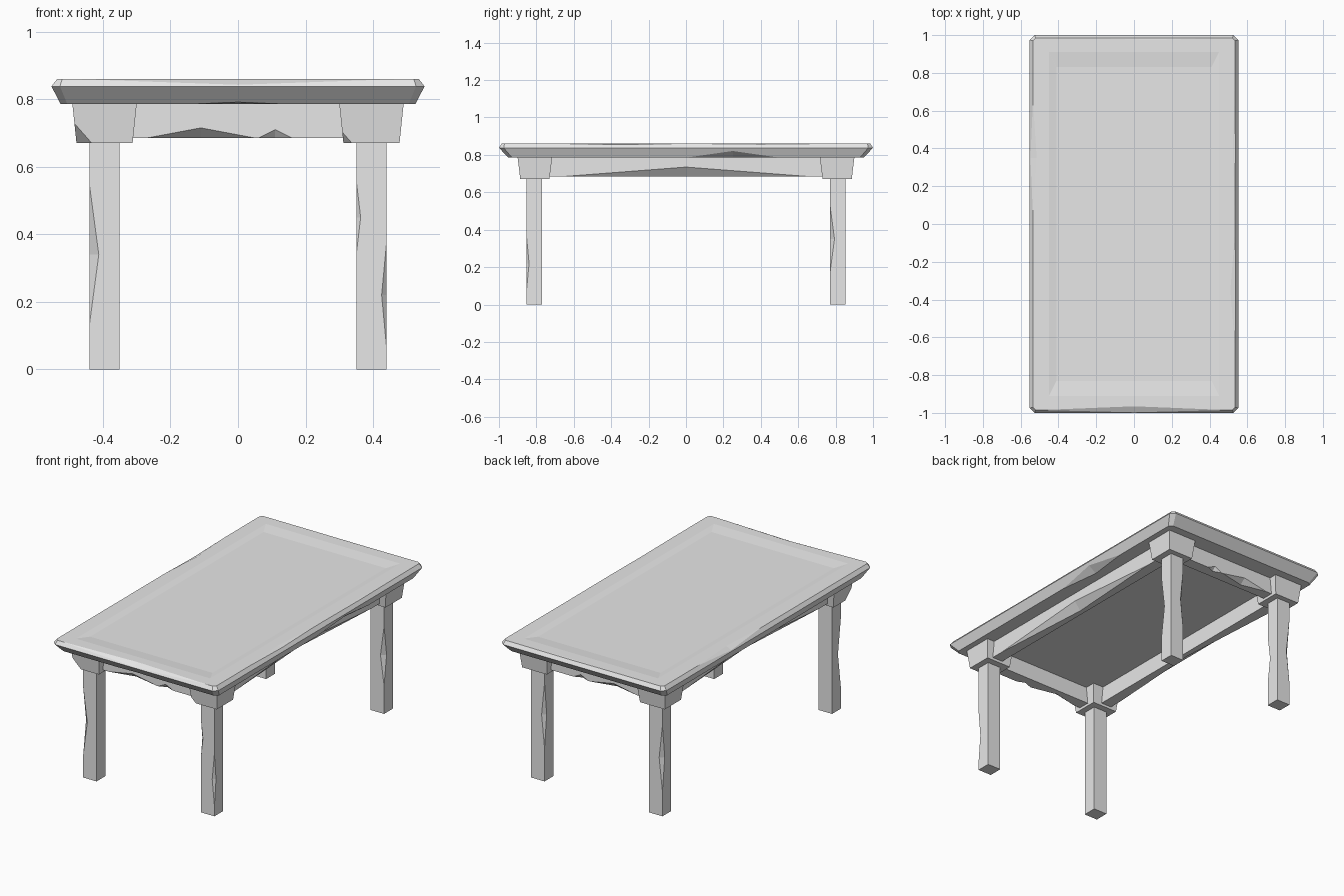
import bpy, bmesh
from mathutils import Vector
from mathutils.geometry import intersect_point_line

cube = bpy.data.objects.get("Cube")
if cube:
    bpy.data.objects.remove(cube, do_unlink=True)

GREY = (0.8, 0.8, 0.8, 1)
mat = bpy.data.materials.new("plain_grey")
mat.use_nodes = True
mat.diffuse_color = GREY
mat.node_tree.nodes["Principled BSDF"].inputs["Base Color"].default_value = GREY


def finish(name, bm):
    bmesh.ops.recalc_face_normals(bm, faces=bm.faces)
    mesh = bpy.data.meshes.new(name)
    bm.to_mesh(mesh)
    bm.free()
    mesh.materials.append(mat)
    obj = bpy.data.objects.new(name, mesh)
    bpy.context.collection.objects.link(obj)


def ring(bm, cx, cy, hx, hy, z, c=0):
    """Rectangle of vertices, with corners cut by c."""
    pts = []
    for sx, sy in ((1, 1), (-1, 1), (-1, -1), (1, -1)):
        pair = [(cx + sx * hx, cy + sy * (hy - c)), (cx + sx * (hx - c), cy + sy * hy)]
        if not c:
            pair = pair[:1]
        pts += pair if sx == sy else pair[::-1]
    return [bm.verts.new((x, y, z)) for x, y in pts]


def loft(rings):
    """Solid through a stack of rings (cx, cy, hx, hy, z, cut)."""
    bm = bmesh.new()
    loops = [ring(bm, *r) for r in rings]
    for a, b in zip(loops, loops[1:]):
        n = len(a)
        for i in range(n):
            j = (i + 1) % n
            bm.faces.new((a[i], a[j], b[j], b[i]))
    bm.faces.new(loops[0][::-1])
    bm.faces.new(loops[-1])
    return bm


def chip(bm, at, half, depth):
    """Carve a diamond facet into the edge nearest to a point."""
    at, depth = Vector(at), Vector(depth)

    def gap(e):
        q, t = intersect_point_line(at, e.verts[0].co, e.verts[1].co)
        if not 0 < t < 1:
            return 9
        return (q - at).length
    edge = min(bm.edges, key=gap)
    v0, v1 = edge.verts
    mid, t = intersect_point_line(at, v0.co, v1.co)
    u = (v1.co - v0.co).normalized()
    room = 0.95 * min((mid - v0.co).length, (v1.co - mid).length)
    half = min(half, room)
    p1, p2 = bm.verts.new(mid - u * half), bm.verts.new(mid + u * half)
    tips = []
    for face in list(edge.link_faces):
        w = face.calc_center_median() - mid
        w = (w - u * w.dot(u)).normalized()
        tip = bm.verts.new(mid + w * abs(w.dot(depth)))
        tips.append(tip)
        vs = list(face.verts)
        i = vs.index(v0)
        if vs[(i + 1) % len(vs)] is v1:
            vs[i + 1:i + 1] = [p1, tip, p2]
        else:
            vs[i:i] = [p2, tip, p1]
        bm.faces.new(vs)
    bm.faces.new((p1, tips[0], tips[1]))
    bm.faces.new((p2, tips[1], tips[0]))
    bmesh.ops.delete(bm, geom=[edge], context='EDGES')


def cut_corner(bm, point, normal):
    """Slice a corner off with a plane and close it."""
    geom = bm.verts[:] + bm.edges[:] + bm.faces[:]
    res = bmesh.ops.bisect_plane(bm, geom=geom, plane_co=point, plane_no=normal, clear_outer=True)
    edges = [g for g in res["geom_cut"] if isinstance(g, bmesh.types.BMEdge)]
    if edges:
        bmesh.ops.edgenet_fill(bm, edges=edges)


# Tabletop: slanted underside, narrow upper bevel, shallow sunken panel
top = loft([(0, 0, 0.525, 0.95, 0.785, 0.02), (0, 0, 0.552, 1.0, 0.838, 0.025),
            (0, 0, 0.535, 0.985, 0.86, 0.015), (0, 0, 0.45, 0.91, 0.86, 0.001),
            (0, 0, 0.41, 0.83, 0.852, 0.001)])
chip(top, (0, -0.985, 0.86), 0.5, (0, 0.02, 0.012))
chip(top, (0.1, 0.985, 0.86), 0.35, (0, 0.012, 0.01))
chip(top, (0.535, -0.35, 0.86), 0.3, (0.025, 0, 0.012))
chip(top, (0.535, 0.4, 0.86), 0.35, (0.012, 0, 0.012))
chip(top, (-0.535, 0.35, 0.86), 0.3, (0.02, 0, 0.012))
chip(top, (0.525, 0.25, 0.785), 0.25, (0.03, 0, 0.03))
chip(top, (0, -0.95, 0.785), 0.15, (0, 0.03, 0.04))
finish("tabletop", top)

# Legs with worn facets: (edge side x, edge side y, height, half length, depth)
LX, LY, WX, WY = 0.395, 0.812, 0.045, 0.042
WEAR = {
    ("front", "right"): [(-1, -1, 0.34, 0.21, 0.028)],
    ("front", "left"): [(-1, -1, 0.45, 0.11, 0.013), (1, -1, 0.22, 0.16, 0.015)],
    ("back", "left"): [(1, -1, 0.35, 0.18, 0.024), (-1, 1, 0.4, 0.2, 0.02)],
    ("back", "right"): [(-1, 1, 0.35, 0.2, 0.022), (1, -1, 0.3, 0.15, 0.02)],
}
for (fb, lr), wear in WEAR.items():
    sx, sy = (1 if lr == "left" else -1), (1 if fb == "back" else -1)
    cx, cy = sx * LX, sy * LY
    leg = loft([(cx, cy, WX, WY, 0), (cx, cy, WX, WY, 0.68)])
    for ex, ey, z, half, d in wear:
        chip(leg, (cx + ex * WX, cy + ey * WY, z), half, (d, d, 0))
    finish(f"{fb}_{lr}_leg", leg)

    # Tapered corner block above the leg
    block = loft([(cx, sy * 0.808, 0.083, 0.078, 0.67), (cx, sy * 0.808, 0.095, 0.092, 0.785)])
    if fb == "front":
        ex = -1
        size = 0.045 if lr == "right" else 0.025
        corner = Vector((cx + ex * 0.083, -0.886, 0.67))
        cut_corner(block, corner + Vector((-ex * size, 0, 0)), Vector((ex, -1, -1)))
    finish(f"{fb}_{lr}_corner_block", block)

# Apron rails between the blocks, chipped along their lower outer edges
for side, s in (("front", -1), ("back", 1)):
    rail = loft([(0, s * 0.815, 0.37, 0.035, 0.685), (0, s * 0.815, 0.37, 0.035, 0.79)])
    chip(rail, (-0.11, s * 0.85, 0.685), 0.16, (0, 0.035, 0.03))
    chip(rail, (0.11, s * 0.85, 0.685), 0.05, (0, 0.02, 0.025))
    finish(f"{side}_apron", rail)
for side, s in (("left", 1), ("right", -1)):
    rail = loft([(s * 0.405, 0, 0.035, 0.78, 0.685), (s * 0.405, 0, 0.035, 0.78, 0.79)])
    chip(rail, (s * 0.44, 0, 0.685), 0.65, (0.04, 0, 0.05))
    finish(f"{side}_apron", rail)
